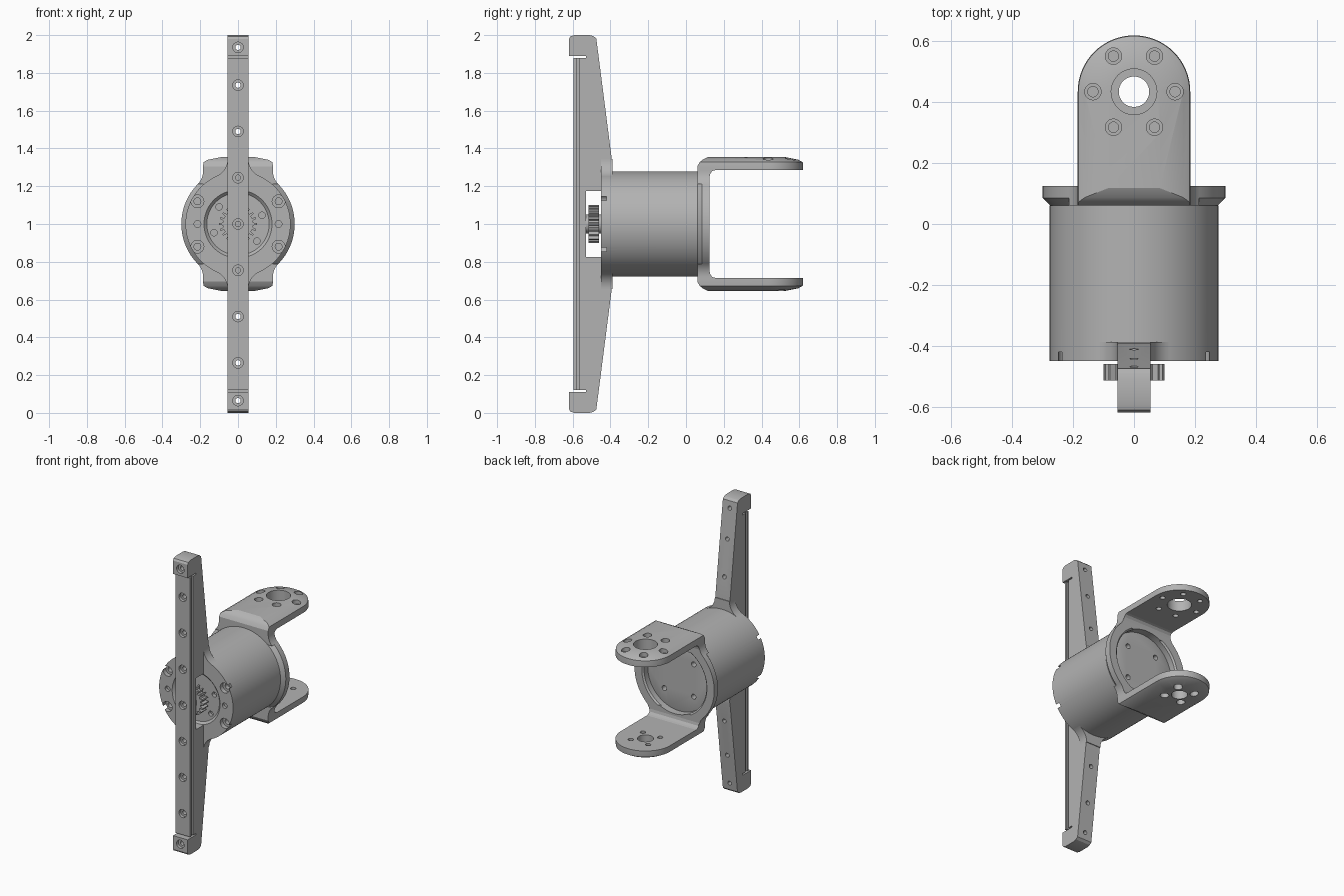
import bpy, bmesh
from math import cos, sin, pi, sqrt, atan2

cube = bpy.data.objects.get("Cube")
if cube:
    bpy.data.objects.remove(cube)

grey = bpy.data.materials.new("machined_grey")
grey.use_nodes = True
colour = (0.45, 0.45, 0.45, 1)
grey.diffuse_color = colour
grey.node_tree.nodes["Principled BSDF"].inputs["Base Color"].default_value = colour

CZ = 1.0          # height of the barrel axis
ARM = 0.055       # half width of the arm
STRAP = 0.185     # half width of the yoke straps
parts = []


def finish(name, bm, cutter=False):
    bmesh.ops.recalc_face_normals(bm, faces=bm.faces)
    mesh = bpy.data.meshes.new(name)
    bm.to_mesh(mesh)
    bm.free()
    obj = bpy.data.objects.new(name, mesh)
    bpy.context.collection.objects.link(obj)
    obj.hide_render = cutter
    if not cutter:
        mesh.materials.append(grey)
        parts.append(obj)
    return obj


def loft(bm, rings, closed=False):
    """Skin a list of equal point rings, capping the ends unless closed."""
    vs = [[bm.verts.new(p) for p in ring] for ring in rings]
    n = len(vs[0])
    pairs = list(zip(vs, vs[1:])) + ([(vs[-1], vs[0])] if closed else [])
    for a, b in pairs:
        for i in range(n):
            j = (i + 1) % n
            bm.faces.new((a[i], a[j], b[j], b[i]))
    if not closed:
        bm.faces.new(vs[0])
        bm.faces.new(vs[-1])


def lathe(bm, profile, axis="Y", centre=(0, CZ), n=24, closed=False):
    """Spin (radius, position) pairs round a Y or Z axis."""
    rings = []
    for r, h in profile:
        ring = []
        for i in range(n):
            u = centre[0] + r * cos(2 * pi * i / n)
            v = centre[1] + r * sin(2 * pi * i / n)
            ring.append((u, h, v) if axis == "Y" else (u, v, h))
        rings.append(ring)
    loft(bm, rings, closed)


def turned(name, profile, **kw):
    bm = bmesh.new()
    lathe(bm, profile, **kw)
    return finish(name, bm)


def prism_x(name, yz, half):
    bm = bmesh.new()
    loft(bm, [[(x, y, z) for y, z in yz] for x in (-half, half)])
    return finish(name, bm)


def prism_y(name, xz, y0, y1):
    bm = bmesh.new()
    loft(bm, [[(x, y, z) for x, z in xz] for y in (y0, y1)])
    return finish(name, bm)


def flip(points):
    return [(a, 2 * CZ - b) for a, b in points]


def cut(objs, bm):
    tool = finish("cutter", bm, True)
    for obj in objs:
        mod = obj.modifiers.new("holes", "BOOLEAN")
        mod.operation, mod.solver, mod.object = "DIFFERENCE", "EXACT", tool
        dg = bpy.context.evaluated_depsgraph_get()
        mesh = bpy.data.meshes.new_from_object(obj.evaluated_get(dg))
        obj.modifiers.clear()
        obj.data = mesh
    bpy.data.objects.remove(tool)


def neck(half, radius, fillet, top):
    """Outline of a bar blending into a disc with concave fillets."""
    cx = half + fillet
    dz = sqrt((radius + fillet) ** 2 - cx ** 2)
    end = pi + atan2(dz, cx)
    side = [(half, top)]
    for i in range(11):
        a = pi + (end - pi) * i / 10
        side.append((cx + fillet * cos(a), CZ + dz + fillet * sin(a)))
    return side + [(-x, z) for x, z in reversed(side)]


# Barrel with a shallow front recess, screw pockets and rear holes
barrel = turned("barrel", [(0.165, -0.435), (0.18, -0.45), (0.278, -0.45),
                           (0.278, 0.06), (0.24, 0.075)], n=96)
bm = bmesh.new()
for sx in (-1, 1):
    lathe(bm, [(0.018, -0.43), (0.018, -0.5)], centre=(sx * 0.215, CZ))
    for sz in (-1, 1):
        lathe(bm, [(0.018, -0.39), (0.018, -0.42), (0.034, -0.42), (0.034, -0.5)],
              centre=(sx * 0.215, CZ + sz * 0.12))
        lathe(bm, [(0.017, 0.03), (0.017, 0.1)], centre=(sx * 0.11, CZ + sz * 0.11))
for a in (20, 138, 200, 318):
    lathe(bm, [(0.017, -0.41), (0.017, -0.5)],
          centre=(0.135 * cos(a * pi / 180), CZ + 0.135 * sin(a * pi / 180)))
cut([barrel], bm)

# Drive gear and its shaft
teeth = 20
outline = []
for i in range(teeth):
    for off, r in ((-0.3, 0.08), (-0.14, 0.1), (0.14, 0.1), (0.3, 0.08)):
        a = 2 * pi * (i + off) / teeth
        outline.append((r * cos(a), CZ + r * sin(a)))
prism_y("drive_gear", outline, -0.515, -0.46)
turned("gear_shaft", [(0.05, -0.53), (0.05, -0.43)], n=32)

# Tapered arm with a window for the gear
half = [(-0.563, 1.88), (-0.53, 1.88), (-0.53, 1.895), (-0.463, 1.89), (-0.39, 1.32),
        (-0.39, 1.2), (-0.45, 1.2), (-0.45, 1.175), (-0.53, 1.175)]
arm = [prism_x("arm_body", half + flip(reversed(half)), ARM)]


def bar(name, y0, y1, width):
    return prism_x(name, [(y0, 0.12), (y1, 0.12), (y1, 1.88), (y0, 1.88)], width)


arm.append(bar("arm_groove", -0.58, -0.563, 0.045))
arm.append(bar("arm_front_strip", -0.595, -0.58, ARM))
cap = [(-0.62, 1.89), (-0.62, 1.98), (-0.612, 1.993), (-0.59, 2.0), (-0.51, 2.0),
       (-0.49, 1.995), (-0.475, 1.982), (-0.463, 1.89)]
arm.append(prism_x("upper_end_cap", cap, ARM))
arm.append(prism_x("lower_end_cap", flip(cap), ARM))

# Screw holes along the arm
bm = bmesh.new()
for i in range(-4, 5):
    end = abs(i) == 4
    z = CZ + (0.935 if end else 0.245 * abs(i)) * (1 if i > 0 else -1)
    deep = -0.3 if abs(i) > 1 else -0.545
    step = -0.6 if end else -0.575
    lathe(bm, [(0.014, deep), (0.014, step), (0.028, step), (0.028, -0.7)], centre=(0, z))
cut(arm, bm)

# Blends from the arm into the barrel
blend = neck(ARM, 0.278, 0.1, 1.345)
prism_y("upper_arm_blend", blend, -0.45, -0.388)
prism_y("lower_arm_blend", flip(blend), -0.45, -0.388)

# Yoke ring behind the barrel
turned("yoke_ring", [(0.235, 0.06), (0.275, 0.06), (0.3, 0.085), (0.3, 0.125),
                     (0.245, 0.125), (0.235, 0.115)], n=96, closed=True)


def yoke_strap(label, s, bore, screws, pitch, turn):
    """One strap: neck on the ring, inner corner fillet and drilled plate."""
    place = (lambda z: z) if s > 0 else (lambda z: 2 * CZ - z)
    shape = neck(STRAP, 0.3, 0.1, 1.3)
    base = prism_y(label + "_yoke_neck", [(x, place(z)) for x, z in shape], 0.06, 0.125)
    bm = bmesh.new()
    lathe(bm, [(0.235, 0), (0.235, 0.2)], n=96)
    cut([base], bm)
    corner = [(0.11, 1.3), (0.11, 1.25), (0.125, 1.25), (0.129, 1.268), (0.14, 1.281),
              (0.155, 1.285), (0.155, 1.3)]
    prism_x(label + "_yoke_fillet", [(y, place(z)) for y, z in corner], STRAP)

    # Crowned plate: rounded outline stepped inward toward the outer face
    rings = []
    for z, d, y0 in ((1.285, 0, 0.06), (1.305, 0, 0.06), (1.327, 0.002, 0.072),
                     (1.34, 0.025, 0.088), (1.355, 0.1, 0.118)):
        r = STRAP - d
        arc = [(r * cos(pi * i / 32), 0.435 + r * sin(pi * i / 32)) for i in range(33)]
        rings.append([(x, y, place(z)) for x, y in [(r, y0)] + arc + [(-r, y0)]])
    bm = bmesh.new()
    loft(bm, rings)
    plate = finish(label + "_yoke_plate", bm)

    bm = bmesh.new()
    lathe(bm, [(bore, place(1.2)), (bore, place(1.45))], "Z", (0, 0.435), 48)
    for i in range(screws):
        a = turn + 2 * pi * i / screws
        lathe(bm, [(0.017, place(1.2)), (0.017, place(1.32)),
                   (0.027, place(1.32)), (0.027, place(1.45))],
              "Z", (pitch * cos(a), 0.435 + pitch * sin(a)))
    cut([plate], bm)


yoke_strap("upper", 1, 0.075, 6, 0.135, 0)
yoke_strap("lower", -1, 0.05, 4, 0.092, pi / 4)

# Smooth the curved faces, keep machined edges crisp
bpy.ops.object.select_all(action="DESELECT")
for obj in parts:
    obj.select_set(True)
bpy.context.view_layer.objects.active = parts[0]
bpy.ops.object.shade_smooth_by_angle(angle=pi / 7)
